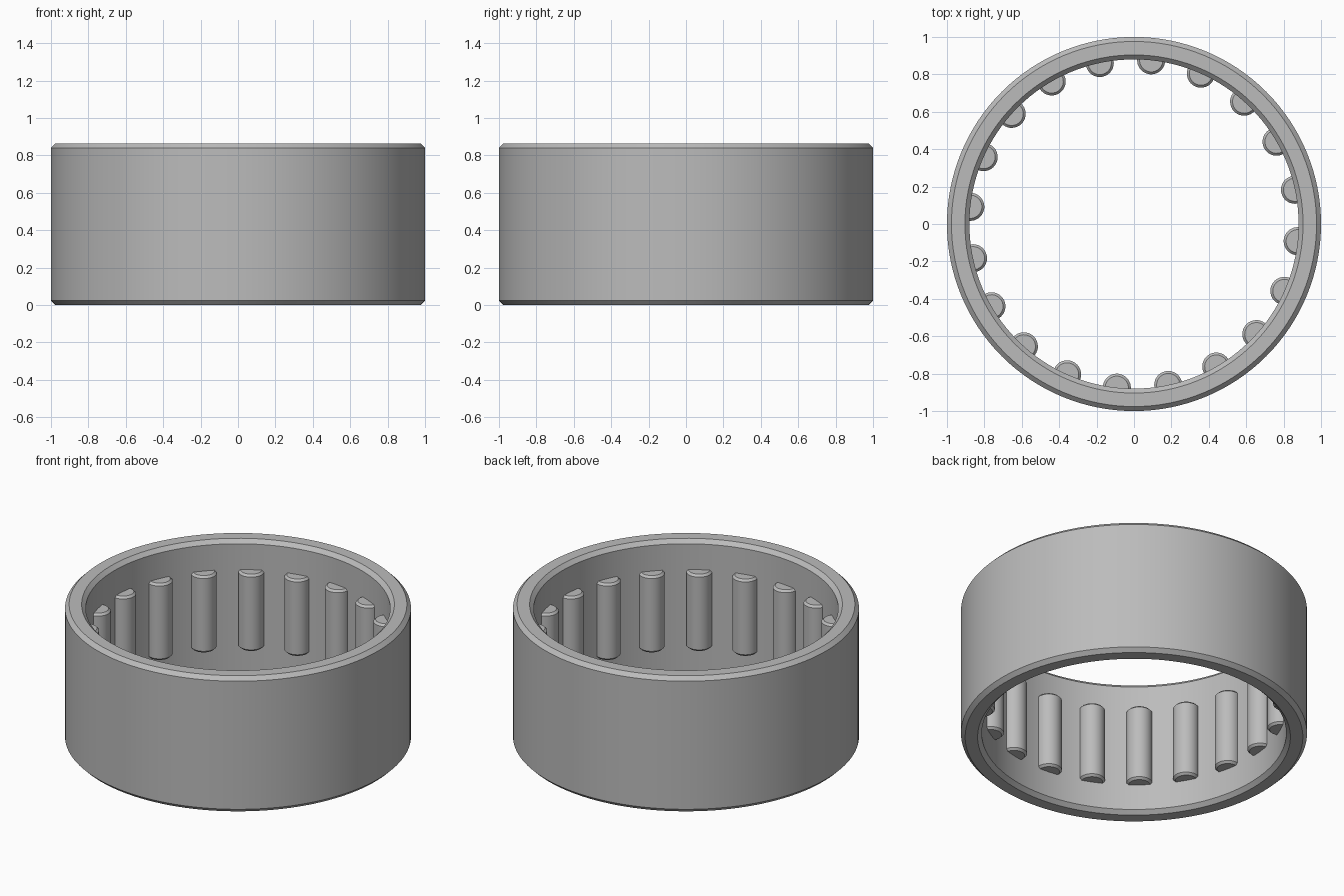
import bpy, bmesh, math

cube = bpy.data.objects.get("Cube")
if cube:
    bpy.data.objects.remove(cube, do_unlink=True)

HEIGHT = 0.865
BORE = 0.88
ROLLERS = 20

steel = bpy.data.materials.new("steel grey")
steel.use_nodes = True
colour = (0.5, 0.5, 0.5, 1)
steel.diffuse_color = colour
steel.node_tree.nodes["Principled BSDF"].inputs["Base Color"].default_value = colour


def lathe(name, profile, segments, closed):
    """Revolve an (r, z) profile around the z axis into a smooth object."""
    bm = bmesh.new()
    verts = [bm.verts.new((r, 0, z)) for r, z in profile]
    pairs = list(zip(verts, verts[1:]))
    if closed:
        pairs.append((verts[-1], verts[0]))
    edges = [bm.edges.new(p) for p in pairs]
    bmesh.ops.spin(bm, geom=verts + edges, cent=(0, 0, 0), axis=(0, 0, 1),
                   angle=math.tau, steps=segments, use_duplicate=False)
    bmesh.ops.remove_doubles(bm, verts=bm.verts, dist=0.0001)
    bmesh.ops.recalc_face_normals(bm, faces=bm.faces)
    mesh = bpy.data.meshes.new(name)
    bm.to_mesh(mesh)
    bm.free()
    mesh.materials.append(steel)
    obj = bpy.data.objects.new(name, mesh)
    bpy.context.collection.objects.link(obj)
    bpy.ops.object.select_all(action='DESELECT')
    obj.select_set(True)
    bpy.context.view_layer.objects.active = obj
    bpy.ops.object.shade_smooth_by_angle(angle=math.radians(30))
    return obj


# Outer shell: a plain ring, chamfered on all four rims
c = 0.024
lathe("outer_ring", [
    (1 - c, 0), (1, c), (1, HEIGHT - c), (1 - c, HEIGHT),
    (BORE + c, HEIGHT), (BORE, HEIGHT - c), (BORE, c), (BORE + c, 0),
], 128, True)

# Needle rollers: chamfered pins half sunk into the bore
radius, half, bevel = 0.075, 0.245, 0.013
pin = lathe("roller_1", [
    (0, -half), (radius - bevel, -half), (radius, bevel - half),
    (radius, half - bevel), (radius - bevel, half), (0, half),
], 32, False)
for i in range(ROLLERS):
    roller = pin
    if i:
        roller = bpy.data.objects.new(f"roller_{i + 1}", pin.data)
        bpy.context.collection.objects.link(roller)
    a = math.radians(12) + math.tau * i / ROLLERS
    roller.location = (BORE * math.cos(a), BORE * math.sin(a), HEIGHT / 2)
    roller.rotation_euler.z = a
